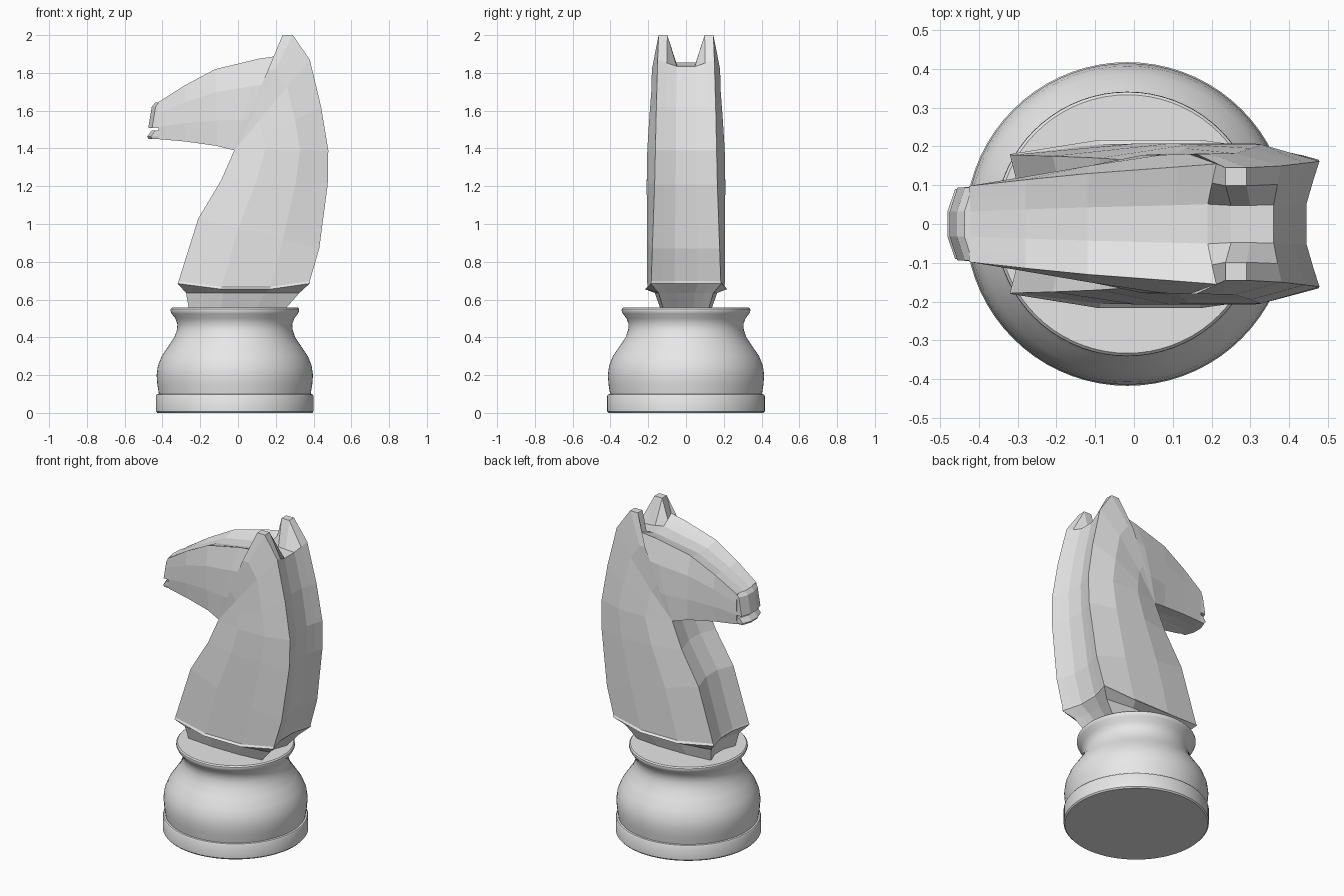
import bpy, bmesh, math
from mathutils import Vector

if "Cube" in bpy.data.objects:
    bpy.data.objects.remove(bpy.data.objects["Cube"])

grey = bpy.data.materials.new("pale_grey")
grey.diffuse_color = (0.8, 0.8, 0.8, 1)
grey.use_nodes = True
grey.node_tree.nodes["Principled BSDF"].inputs["Base Color"].default_value = grey.diffuse_color


def make_object(name, bm, smooth=False):
    bmesh.ops.remove_doubles(bm, verts=bm.verts, dist=0.0005)
    bmesh.ops.recalc_face_normals(bm, faces=bm.faces)
    mesh = bpy.data.meshes.new(name)
    bm.to_mesh(mesh)
    bm.free()
    mesh.materials.append(grey)
    for p in mesh.polygons:
        p.use_smooth = smooth
    if smooth:
        mesh.set_sharp_from_angle(angle=math.radians(35))
    obj = bpy.data.objects.new(name, mesh)
    bpy.context.collection.objects.link(obj)
    return obj


def loft(name, rings, smooth=False):
    """Skin a list of closed rings and cap both ends."""
    bm = bmesh.new()
    vs = [[bm.verts.new(p) for p in ring] for ring in rings]
    n = len(vs[0])
    for a, b in zip(vs, vs[1:]):
        for i in range(n):
            j = (i + 1) % n
            bm.faces.new((a[i], a[j], b[j], b[i]))
    bm.faces.new(vs[0])
    bm.faces.new(vs[-1])
    return make_object(name, bm, smooth)


def mirrored(half):
    return half + [(x, -y, z) for x, y, z in reversed(half)]


# Turned base
profile = [(.41, 0), (.417, .008), (.417, .09), (.412, .098), (.402, .1),
           (.410, .15), (.414, .2), (.407, .25), (.387, .3), (.35, .355),
           (.32, .4), (.306, .44), (.304, .47), (.315, .5), (.334, .525),
           (.341, .54), (.34, .55), (.333, .557)]
SEG = 72
loft("turned_base", [[(r * math.cos(a) - .017, r * math.sin(a), z)
                      for a in (2 * math.pi * i / SEG for i in range(SEG))]
                     for r, z in profile], smooth=True)


# One cross-section of the horse, from throat side to back side
def section(row, notch, ear=.5, sag=0):
    tx, tz, ty, s, bx, bz, by, ix, iz = row
    T, B, I = Vector((tx, tz)), Vector((bx, bz)), Vector((ix, iz))
    inner_t = T + Vector(notch)
    s1, s2 = T.lerp(B, .33), T.lerp(B, .7)
    e = I.lerp(B, ear)
    half = [(inner_t.x, ty * .33, inner_t.y), (tx, ty, tz),
            (s1.x, s, s1.y - sag), (s2.x, s, s2.y - sag),
            (bx, by, bz), (e.x, by * .68, e.y), (ix, by * .33, iz)]
    return mirrored(half)


# columns: throat x z width, side width, back x z width, back groove x z
foot = [(-.26, .55, .12, .135, .25, .55, .12, .22, .55),
        (-.275, .635, .14, .165, .325, .635, .145, .295, .635)]
lip = [(-.32, .685, .18, .217, .38, .685, .187, .345, .685),
       (-.315, .697, .178, .205, .38, .697, .184, .345, .697)]
neck = [(-.21, 1.03, .175, .207, .43, .87, .178, .395, .87),
        (-.09, 1.23, .17, .208, .475, 1.21, .166, .44, 1.21)]
nape = [(-.02, 1.39, .165, .205, .478, 1.39, .162, .445, 1.39),
        (-.02, 1.39, .165, .195, .44, 1.62, .157, .41, 1.62),
        (-.02, 1.39, .165, .182, .38, 1.87, .15, .36, 1.835)]
ears = [(-.02, 1.39, .165, .181, .29, 2.0, .145, .30, 1.838),
        (-.02, 1.39, .165, .181, .236, 2.0, .145, .25, 1.842)]
crown = [(-.02, 1.39, .165, .18, .212, 1.89, .155, .19, 1.855),
         (-.02, 1.39, .165, .178, .11, 1.875, .147, .11, 1.84)]
head = [(-.11, 1.413, .14, .15, -.12, 1.82, .13, -.12, 1.80),
        (-.28, 1.437, .112, .122, -.28, 1.735, .114, -.28, 1.722)]
muzzle = [(-.42, 1.449, .09, .098, -.425, 1.643, .098, -.425, 1.642)]

throat = (.03, .01)
rings = [section(r, (.03, 0)) for r in foot]
rings += [section(r, (.03, 0), sag=.03) for r in lip]
rings += [section(r, throat) for r in neck + nape]
rings += [section(r, throat, ear=1) for r in ears]
rings += [section(r, throat) for r in crown]
rings += [section(r, (0, .012)) for r in head]
rings += [section(r, (0, 0)) for r in muzzle]
loft("horse_head_and_neck", rings)


# Nose and lower lip, separated by the mouth slit
def plate(front, z, w=.096):
    return mirrored([(-.405, w, z), (front + .02, w - .002, z), (front, .032, z)])


loft("nose", [plate(-.475, 1.508), plate(-.456, 1.622), plate(-.437, 1.644)])
loft("lower_lip", [plate(-.474, 1.451, .088), plate(-.481, 1.464, .092),
                   plate(-.458, 1.494, .094)])
